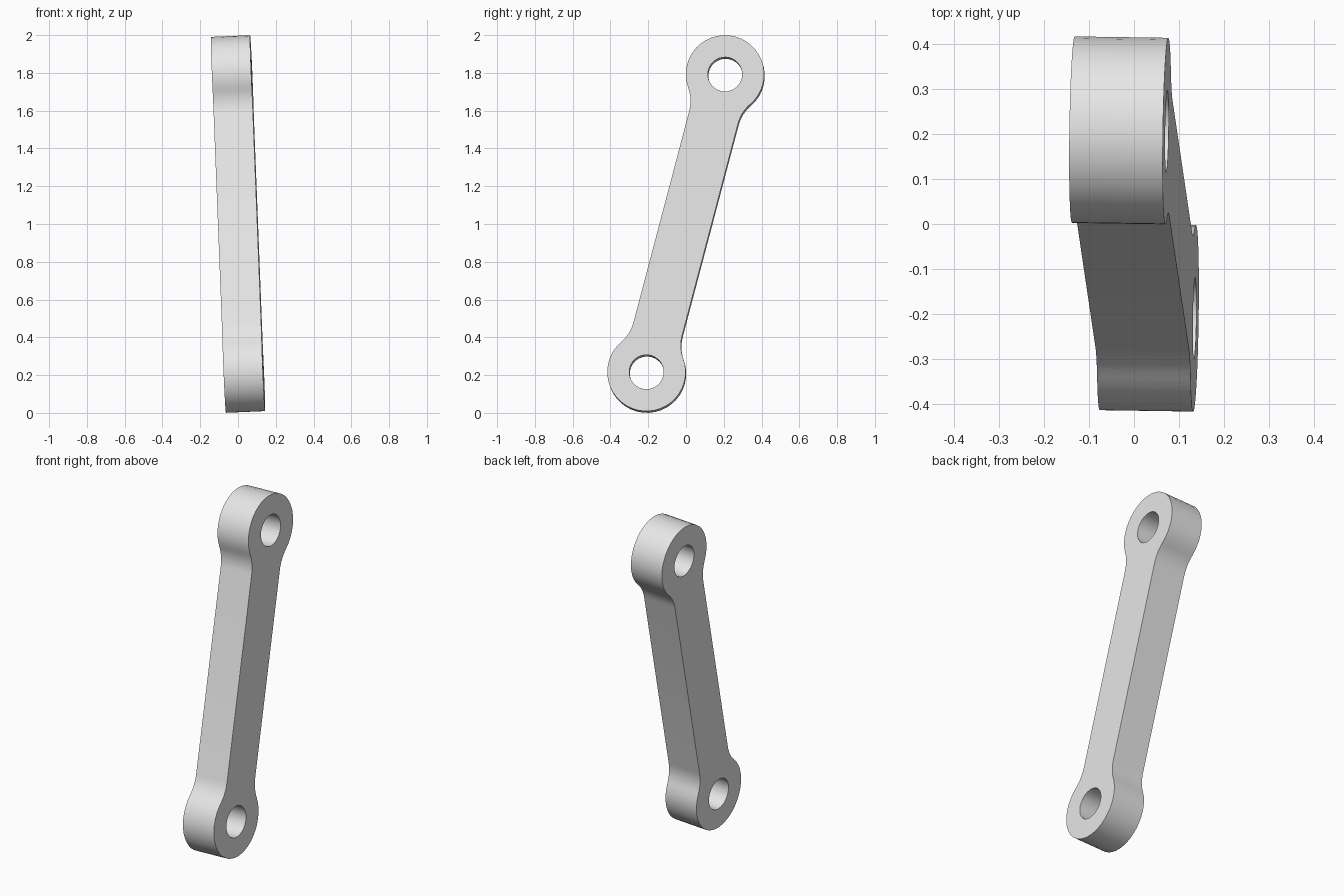
import bpy, bmesh
from math import cos, sin, pi, atan2
from mathutils import Vector, Matrix

cube = bpy.data.objects.get("Cube")
if cube:
    bpy.data.objects.remove(cube, do_unlink=True)

EYE_R, HOLE_R, BAR_W = 0.2075, 0.091, 0.1335   # eye radius, hole radius, half bar width
FILLET_A, THICK = 0.235, 0.208                 # fillet start from eye centre, thickness

# Tilted frame: link axis, width direction, pin direction
pin = Vector((1, -0.015, 0.043)).normalized()
end = Vector((-0.0308, 0.208, 0.788))
axis = (end - pin * end.dot(pin)).normalized()
half = end.length
side = pin.cross(axis)
frame = Matrix((axis, side, pin)).transposed().to_4x4()
frame.translation = (0, 0, 1)


def arc(cx, cy, r, start, stop, n):
    return [(cx + r * cos(start + (stop - start) * i / n),
             cy + r * sin(start + (stop - start) * i / n)) for i in range(n + 1)]


# One quarter of the outline: eye arc, then the concave fillet into the bar
fillet_r = (FILLET_A ** 2 + BAR_W ** 2 - EYE_R ** 2) / (2 * (EYE_R - BAR_W))
turn = atan2(BAR_W + fillet_r, -FILLET_A)
quarter = arc(half, 0, EYE_R, 0, turn, 14)
quarter += arc(half - FILLET_A, BAR_W + fillet_r, fillet_r, turn + pi, 1.5 * pi, 6)[1:]

# Mirror the quarter around to close the outline
upper = quarter + [(-a, b) for a, b in reversed(quarter)][:-1]
outline = upper + [(-a, -b) for a, b in upper]

bm = bmesh.new()


def add_loop(points):
    verts = [bm.verts.new((a, b, -THICK / 2)) for a, b in points]
    for i, v in enumerate(verts):
        bm.edges.new((v, verts[i - 1]))


# Outline and the two pin holes, filled and extruded
add_loop(outline)
for centre in (half, -half):
    add_loop(arc(centre, 0, HOLE_R, 0, 2 * pi, 32)[:-1])
bmesh.ops.triangle_fill(bm, use_beauty=True, edges=bm.edges[:])
grown = bmesh.ops.extrude_face_region(bm, geom=bm.faces[:], use_keep_orig=True)
bmesh.ops.translate(bm, vec=(0, 0, THICK),
                    verts=[g for g in grown["geom"] if isinstance(g, bmesh.types.BMVert)])
bmesh.ops.recalc_face_normals(bm, faces=bm.faces[:])

mesh = bpy.data.meshes.new("connecting_link")
bm.to_mesh(mesh)
bm.free()
link = bpy.data.objects.new("connecting_link", mesh)
bpy.context.collection.objects.link(link)
link.matrix_world = frame

# Plain grey finish
grey = bpy.data.materials.new("light_grey")
grey.use_nodes = True
colour = (0.8, 0.8, 0.8, 1)
grey.diffuse_color = colour
grey.node_tree.nodes["Principled BSDF"].inputs["Base Color"].default_value = colour
mesh.materials.append(grey)

bpy.ops.object.select_all(action="DESELECT")
link.select_set(True)
bpy.context.view_layer.objects.active = link
bpy.ops.object.shade_smooth_by_angle(angle=pi / 6)
